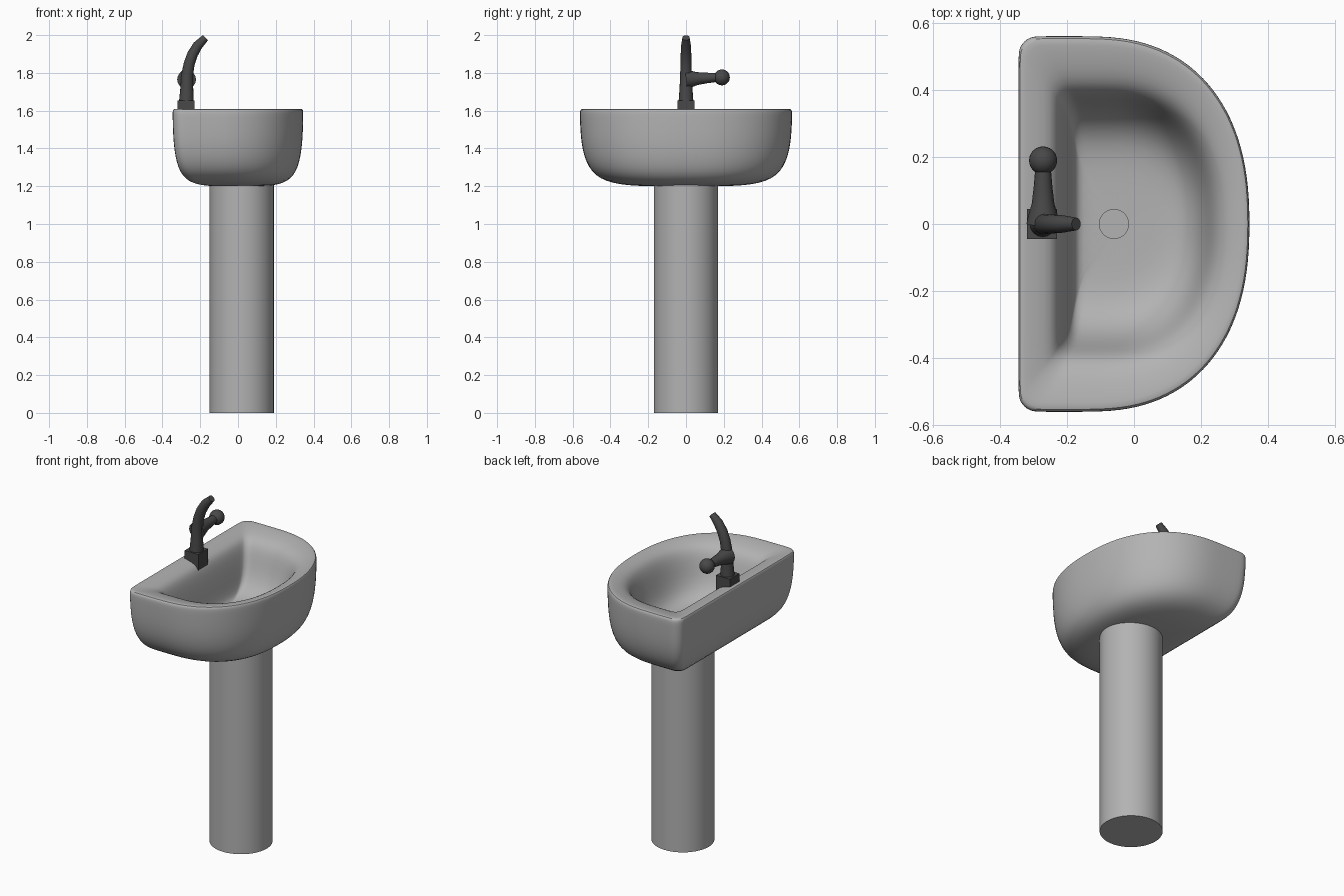
import bpy, bmesh, math
from mathutils import Vector

if "Cube" in bpy.data.objects:
    bpy.data.objects.remove(bpy.data.objects["Cube"])


def material(name, v):
    m = bpy.data.materials.new(name)
    m.diffuse_color = (v, v, v, 1)
    m.use_nodes = True
    m.node_tree.nodes["Principled BSDF"].inputs["Base Color"].default_value = m.diffuse_color
    return m


CERAMIC = material("ceramic grey", 0.45)
METAL = material("dark metal", 0.065)


def finish(obj, name, mat, angle=40):
    obj.name = name
    obj.data.materials.append(mat)
    bpy.ops.object.select_all(action='DESELECT')
    obj.select_set(True)
    bpy.context.view_layer.objects.active = obj
    bpy.ops.object.shade_smooth_by_angle(angle=math.radians(angle))
    return obj


def loft(name, rings, mat, angle=40, subdivide=0):
    """Skin a list of equally sized point rings and cap both ends."""
    bm = bmesh.new()
    loops = [[bm.verts.new(p) for p in ring] for ring in rings]
    n = len(loops[0])
    for a, b in zip(loops, loops[1:]):
        for i in range(n):
            j = (i + 1) % n
            bm.faces.new((a[i], a[j], b[j], b[i]))
    bm.faces.new(loops[0][::-1])
    bm.faces.new(loops[-1])
    bmesh.ops.recalc_face_normals(bm, faces=bm.faces)
    me = bpy.data.meshes.new(name)
    bm.to_mesh(me)
    bm.free()
    obj = bpy.data.objects.new(name, me)
    bpy.context.collection.objects.link(obj)
    if subdivide:
        mod = obj.modifiers.new("smooth", 'SUBSURF')
        mod.levels = mod.render_levels = subdivide
    return finish(obj, name, mat, angle)


def d_outline(back, front, half, z, power=2.35):
    """D-shaped ring: bulging front, straight back with rounded corners."""
    xc = back + 0.21 * (front - back) / 0.69
    r = 0.1 * half
    side = []
    for i in range(17):                       # front curve, middle to side
        t = math.pi / 2 * i / 16
        side.append((xc + (front - xc) * math.cos(t) ** (2 / power),
                     half * math.sin(t) ** (2 / power)))
    side.append(((xc + back + r) / 2, half))
    for i in range(6):                        # back corner
        t = math.pi / 2 * i / 5
        side.append((back + r - r * math.sin(t), half - r + r * math.cos(t)))
    side += [(back, half * 0.6), (back, half * 0.3), (back, 0)]
    ring = side + [(x, -y) for x, y in side[-2:0:-1]]
    return [(x, y, z) for x, y in ring]


def tube(name, path, radii, mat, sides=16):
    """Tapered round bar along a path."""
    pts = [Vector(p) for p in path]
    rings = []
    for i, p in enumerate(pts):
        d = (pts[min(i + 1, len(pts) - 1)] - pts[max(i - 1, 0)]).normalized()
        u = Vector((0, 1, 0)) if abs(d.y) < 0.7 else Vector((1, 0, 0))
        v = d.cross(u).normalized()
        u = v.cross(d)
        rings.append([p + radii[i] * (u * math.cos(a) + v * math.sin(a))
                      for a in (2 * math.pi * k / sides for k in range(sides))])
    return loft(name, rings, mat)


def cylinder(name, r, x, z0, z1, mat, verts=64):
    bpy.ops.mesh.primitive_cylinder_add(vertices=verts, radius=r, depth=z1 - z0,
                                        location=(x, 0, (z0 + z1) / 2))
    return finish(bpy.context.object, name, mat)


# Basin: outer shell rings as scale and height, then bowl rings
outer = [(0.3, 1.2), (0.48, 1.202), (0.62, 1.21), (0.75, 1.226), (0.85, 1.257),
         (0.915, 1.3), (0.96, 1.36), (0.985, 1.43), (0.995, 1.5), (1.0, 1.57),
         (1.0, 1.597), (0.99, 1.609)]
bowl = [(-0.33, 0.33, 0.54, 1.61), (-0.29, 0.3, 0.49, 1.602),
        (-0.25, 0.27, 0.44, 1.588), (-0.23, 0.25, 0.405, 1.565),
        (-0.215, 0.232, 0.38, 1.52), (-0.2, 0.215, 0.355, 1.44),
        (-0.19, 0.195, 0.32, 1.37), (-0.18, 0.165, 0.27, 1.325),
        (-0.165, 0.12, 0.21, 1.305), (-0.14, 0.06, 0.12, 1.3)]
rings = [d_outline(-0.346 * s, 0.346 * s, 0.562 * s, z) for s, z in outer]
rings += [d_outline(*b) for b in bowl]
loft("basin", rings, CERAMIC, 60, subdivide=1)

# Pedestal and drain
cylinder("pedestal", 0.17, 0.02, 0, 1.25, CERAMIC)
cylinder("drain", 0.045, -0.06, 1.28, 1.308, CERAMIC, 32)

# Tap base block
bpy.ops.mesh.primitive_cube_add(size=1, location=(-0.275, 0, 1.59))
block = bpy.context.object
block.scale = (0.09, 0.09, 0.13)
bpy.ops.object.transform_apply(location=False, rotation=False, scale=True)
finish(block, "tap_base", METAL, 30)

# Tap body bending into the spout
tube("tap_spout",
     [(-0.273, 0, 1.65), (-0.271, 0, 1.72), (-0.269, 0, 1.79), (-0.258, 0, 1.85),
      (-0.24, 0, 1.9), (-0.213, 0, 1.945), (-0.173, 0, 1.986)],
     [0.039, 0.034, 0.031, 0.029, 0.028, 0.026, 0.019], METAL)

# Side handle with ball knob
tube("tap_handle",
     [(-0.272, 0, 1.765), (-0.272, 0.03, 1.768), (-0.272, 0.06, 1.77),
      (-0.272, 0.11, 1.773), (-0.272, 0.17, 1.776)],
     [0.05, 0.043, 0.034, 0.028, 0.023], METAL)
bpy.ops.mesh.primitive_uv_sphere_add(segments=24, ring_count=14, radius=0.042,
                                     location=(-0.272, 0.19, 1.776))
finish(bpy.context.object, "handle_knob", METAL)
